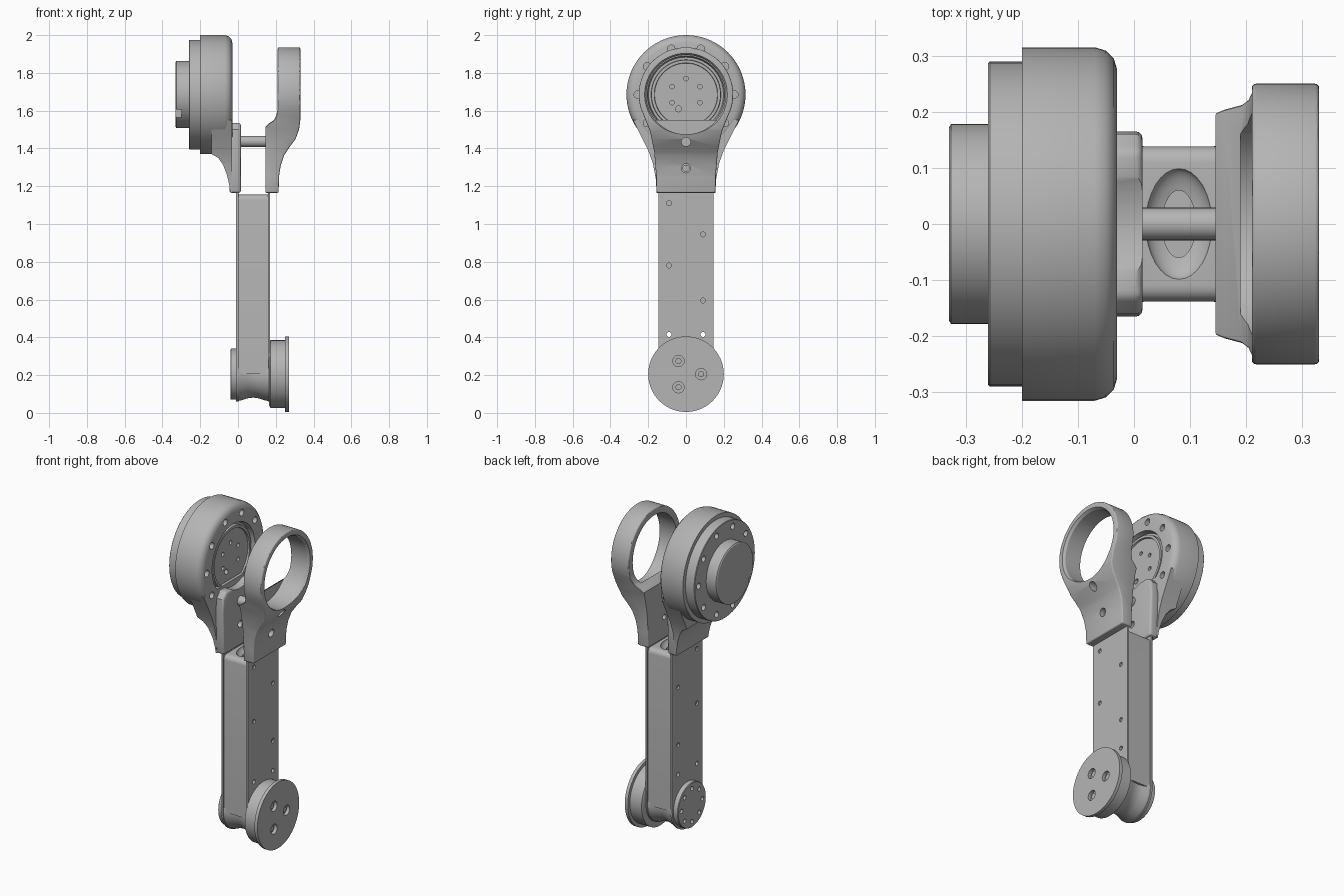
import bpy, bmesh, math
from mathutils import Matrix, Vector

if "Cube" in bpy.data.objects:
    bpy.data.objects.remove(bpy.data.objects["Cube"])

grey = bpy.data.materials.new("machined grey")
grey.use_nodes = True
grey.diffuse_color = (0.46, 0.46, 0.46, 1)
grey.node_tree.nodes["Principled BSDF"].inputs["Base Color"].default_value = grey.diffuse_color

HUB = 1.685    # height of the motor axis
FOOT = 0.205   # height of the wheel axis


def add(name, bm):
    bmesh.ops.recalc_face_normals(bm, faces=bm.faces)
    mesh = bpy.data.meshes.new(name)
    bm.to_mesh(mesh)
    bm.free()
    ob = bpy.data.objects.new(name, mesh)
    bpy.context.collection.objects.link(ob)
    mesh.materials.append(grey)
    return ob


def lathe(name, profile, z, ring=False, n=72, y=0):
    """Revolve (x, radius) points about a line parallel to x."""
    bm = bmesh.new()
    loops = []
    for x, r in profile:
        angles = [math.tau * i / n for i in range(n)]
        loops.append([bm.verts.new((x, y + r * math.cos(a), z + r * math.sin(a))) for a in angles])
    pairs = list(zip(loops, loops[1:]))
    if ring:
        pairs.append((loops[-1], loops[0]))
    else:
        bm.faces.new(loops[0])
        bm.faces.new(loops[-1])
    for a, b in pairs:
        for i in range(n):
            j = (i + 1) % n
            bm.faces.new((a[i], a[j], b[j], b[i]))
    return add(name, bm)


def prism(name, points, axis, lo, hi):
    """Extrude an outline of (across, z) points along x or y."""
    bm = bmesh.new()
    place = (lambda p, d: (d, p[0], p[1])) if axis == "x" else (lambda p, d: (p[0], d, p[1]))
    face = bm.faces.new([bm.verts.new(place(p, lo)) for p in points])
    out = bmesh.ops.extrude_face_region(bm, geom=[face])
    shift = Vector((hi - lo, 0, 0)) if axis == "x" else Vector((0, hi - lo, 0))
    bmesh.ops.translate(bm, vec=shift, verts=[v for v in out["geom"] if isinstance(v, bmesh.types.BMVert)])
    return add(name, bm)


def apply(ob, mod):
    bpy.context.view_layer.objects.active = ob
    bpy.ops.object.modifier_apply(modifier=mod.name)


def boolean(ob, tools, operation="DIFFERENCE"):
    for tool in tools:
        mod = ob.modifiers.new("cut", "BOOLEAN")
        mod.operation, mod.solver, mod.object = operation, "EXACT", tool
        apply(ob, mod)
        bpy.data.objects.remove(tool)


def bevel(ob, width, angle=40):
    mod = ob.modifiers.new("round", "BEVEL")
    mod.width, mod.segments = width, 3
    mod.limit_method, mod.angle_limit = "ANGLE", math.radians(angle)
    apply(ob, mod)


def drill(x0, x1, y, z, r):
    return lathe("drill", [(x0, r), (x1, r)], z, n=20, y=y)


def circle_holes(x0, x1, radius, z, r, angles):
    return [drill(x0, x1, radius * math.cos(math.radians(a)), z + radius * math.sin(math.radians(a)), r)
            for a in angles]


def mirror_outline(half):
    return half + [(-y, z) for y, z in reversed(half)]


def arc(radius, z, start, end, steps):
    return [(radius * math.cos(math.radians(start + (end - start) * i / steps)),
             z + radius * math.sin(math.radians(start + (end - start) * i / steps))) for i in range(steps + 1)]


# Motor housing with rounded inner rim and recessed output face
housing = lathe("motor_housing", [(-.2, .315), (-.07, .315), (-.05, .309), (-.036, .295), (-.03, .275),
                                  (-.03, .205), (-.06, .198), (-.06, .185), (-.04, .183),
                                  (-.04, .168), (-.05, .166)], HUB)
boolean(housing, circle_holes(-.075, 0, .255, HUB, .02, range(-36, 217, 36)))
boolean(housing, circle_holes(-.08, 0, .085, HUB, .012, [30, 90, 150, 210, 330]))
boolean(housing, circle_holes(-.08, 0, .085, HUB, .016, [242]))

flange = lathe("motor_flange", [(-.26, .287), (-.257, .29), (-.19, .29)], HUB)
boolean(flange, circle_holes(-.28, -.235, .25, HUB, .018, range(0, 360, 36)))

cap = lathe("motor_cap", [(-.33, .172), (-.326, .178), (-.25, .178)], HUB)
slot = prism("slot", [(-.34, 1.515), (-.3, 1.515), (-.3, 1.61), (-.34, 1.61)], "y", -.16, -.13)
boolean(cap, [slot])

# Motor-side strap: side profile crossed with front profile
strap = prism("motor_strap", mirror_outline([(.155, 1.165), (.16, 1.24), (.175, 1.32), (.2, 1.39),
                                             (.24, 1.47), (.285, 1.56)]), "x", -.25, .05)
side = prism("side", [(-.04, 1.165), (-.047, 1.21), (-.06, 1.265), (-.08, 1.315), (-.105, 1.35), (-.14, 1.37),
                      (-.14, 1.55), (-.033, 1.55), (-.033, 1.165)], "y", -.5, .5)
boolean(strap, [side], "INTERSECT")
boolean(strap, circle_holes(-.075, 0, .255, HUB, .02, [-36, 216]))
pad = prism("motor_strap_pad", mirror_outline([(.155, 1.165), (.16, 1.3), (.165, 1.42), (.16, 1.5), (.13, 1.535)]),
            "x", -.045, .015)
bevel(pad, .012)
boolean(pad, [lathe("face_clearance", [(-.06, .172), (.05, .172)], HUB)])
boolean(pad, [drill(-.02, .05, 0, 1.295, .02)])

# Open ring fork opposite the motor
outline = mirror_outline([(.155, 1.165), (.158, 1.26), (.168, 1.38), (.19, 1.49), (.222, 1.57)]
                         + arc(.25, HUB, -18, 84, 17) + [(0, HUB + .25)])
outline.remove((0, HUB + .25))
outline = [p for i, p in enumerate(outline) if i == 0 or p != outline[i - 1]]
fork = prism("ring_fork", outline, "x", .1, .4)
side = prism("side", [(.145, 1.165), (.215, 1.165), (.217, 1.25), (.226, 1.31), (.245, 1.365), (.275, 1.41),
                      (.305, 1.45), (.323, 1.5), (.33, 1.55), (.33, 2.1), (.21, 2.1), (.21, 1.61), (.203, 1.575),
                      (.19, 1.55), (.16, 1.53), (.145, 1.515)], "y", -.5, .5)
boolean(fork, [side], "INTERSECT")
bevel(fork, .012, 50)
boolean(fork, [lathe("bore", [(.19, .21), (.315, .21), (.34, .225)], HUB)])
boolean(fork, [drill(.1, .4, 0, 1.295, .016), drill(.195, .4, 0, 1.295, .024),
               drill(.2, .4, 0, 1.435, .024)])

# Spacer rod between the two brackets
lathe("spacer_rod", [(0, .029), (.16, .029)], 1.437, n=32)

# Arm core with dished top and a cable hole
core = prism("arm_core", [(-.138, FOOT), (.138, FOOT), (.138, 1.155), (-.138, 1.155)], "x", 0, .16)
corners = bmesh.new()
corners.from_mesh(core.data)
top = [e for e in corners.edges if all(v.co.z > 1.1 for v in e.verts) and abs(e.verts[0].co.y - e.verts[1].co.y) < .01]
bmesh.ops.bevel(corners, geom=top, offset=.028, segments=5, affect="EDGES", profile=.5)
corners.to_mesh(core.data)
corners.free()
dish = bmesh.new()
bmesh.ops.create_uvsphere(dish, u_segments=32, v_segments=16, radius=1,
                          matrix=Matrix.Translation((.08, 0, 1.16)) @ Matrix.Diagonal((.06, .1, .035, 1)))
bore = bmesh.new()
bmesh.ops.create_cone(bore, cap_ends=True, segments=32, radius1=1, radius2=1, depth=1,
                      matrix=Matrix.Translation((.08, 0, 1.1)) @ Matrix.Diagonal((.03, .06, .3, 1)))
boolean(core, [add("dish", dish), add("cable_bore", bore)])
boolean(core, [drill(-.1, .3, y, .415, .013) for y in (-.09, .09)])

# Waisted lower end of the arm
lathe("arm_lower_end", [(0, .142), (.02, .138), (.05, .128), (.08, .124), (.11, .128), (.14, .138), (.16, .142)], FOOT)

# Side plates with staggered screw holes
for name, x in (("right_side_plate", -.01), ("left_side_plate", .158)):
    plate = prism(name, arc(.146, FOOT, 180, 360, 32) + [(.146, 1.172), (-.146, 1.172)], "x", x, x + .012)
    spots = [(-.09, 1.11), (.09, .945), (-.09, .78), (.09, .595), (-.09, .415), (.09, .415)]
    boolean(plate, [drill(x - .05, x + .05, y, z, .013) for y, z in spots])

# Wheel with three countersunk screws, and the hub disc on the far side
wheel = lathe("wheel", [(.165, .165), (.172, .18), (.25, .18), (.25, .2), (.27, .2)], FOOT)
boolean(wheel, circle_holes(.25, .3, .08, FOOT, .03, [0, 120, 240]))
for i, tool in enumerate(circle_holes(.24, .258, .08, FOOT, .016, [0, 120, 240])):
    tool.name = f"wheel_screw_{i + 1}"
hub = lathe("hub_disc", [(-.04, .132), (-.037, .135), (0, .135)], FOOT)
boolean(hub, circle_holes(-.06, -.02, .1, FOOT, .013, range(0, 360, 45)))

# Smooth shading with crisp edges
bpy.ops.object.select_all(action="DESELECT")
for ob in bpy.context.scene.objects:
    if ob.type == "MESH":
        ob.select_set(True)
        bpy.context.view_layer.objects.active = ob
bpy.ops.object.shade_smooth_by_angle(angle=math.radians(30))
